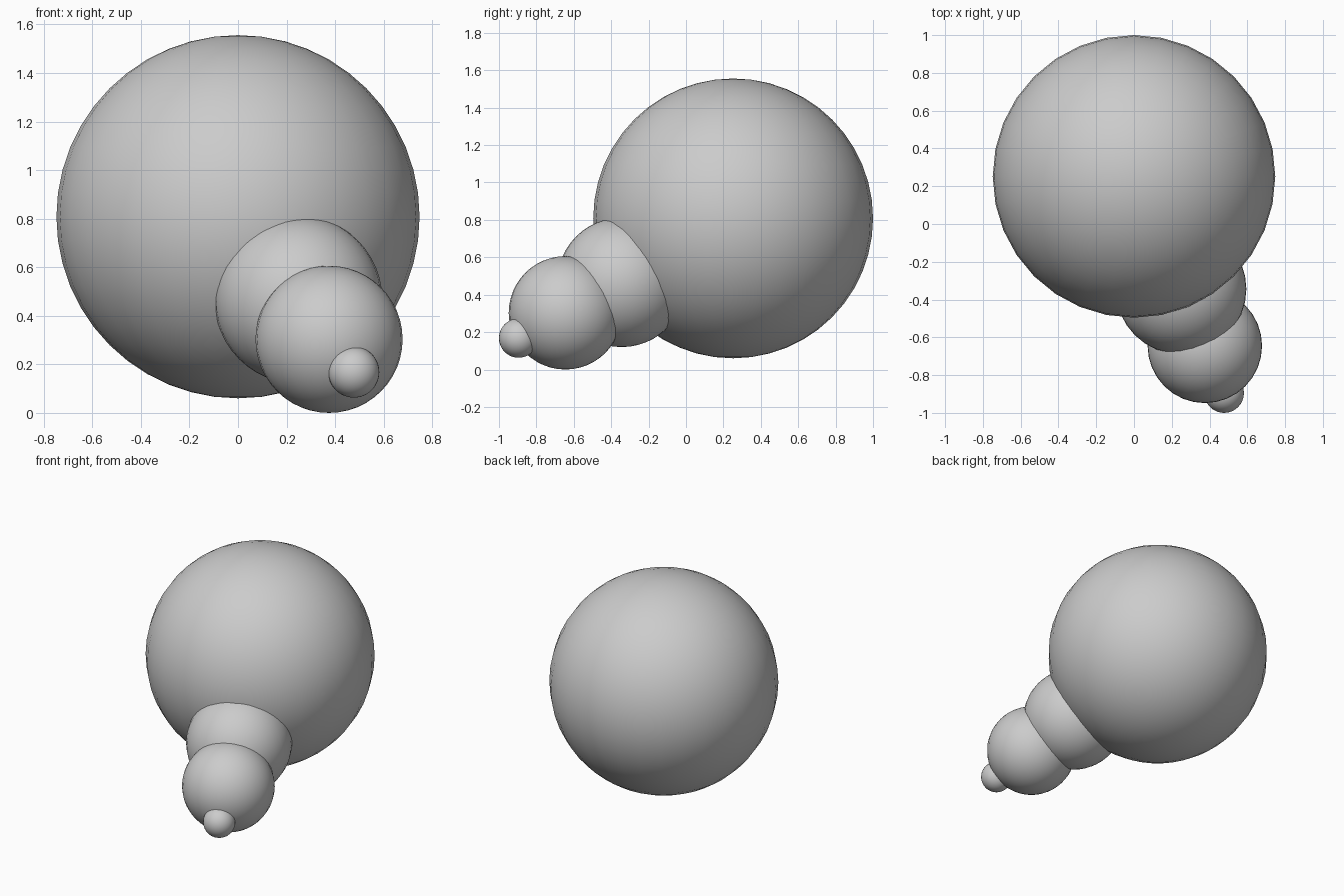
import bpy

cube = bpy.data.objects.get("Cube")
if cube:
    bpy.data.objects.remove(cube, do_unlink=True)

# Single grey finish
grey = bpy.data.materials.new("plain grey")
grey.use_nodes = True
colour = (0.6, 0.6, 0.6, 1)
grey.diffuse_color = colour
grey.node_tree.nodes["Principled BSDF"].inputs["Base Color"].default_value = colour


def ball(name, centre, radius):
    bpy.ops.mesh.primitive_uv_sphere_add(
        segments=32, ring_count=24, radius=radius, location=centre)
    obj = bpy.context.object
    obj.name = name
    obj.data.materials.append(grey)
    bpy.ops.object.shade_smooth()


# Main body, then the tapering chain of balls leading off its lower front
ball("main_ball", (0, 0.252, 0.808), 0.748)
ball("inner_ball", (0.249, -0.344, 0.466), 0.346)
ball("outer_ball", (0.375, -0.645, 0.303), 0.303)
ball("tip_ball", (0.477, -0.895, 0.168), 0.105)
